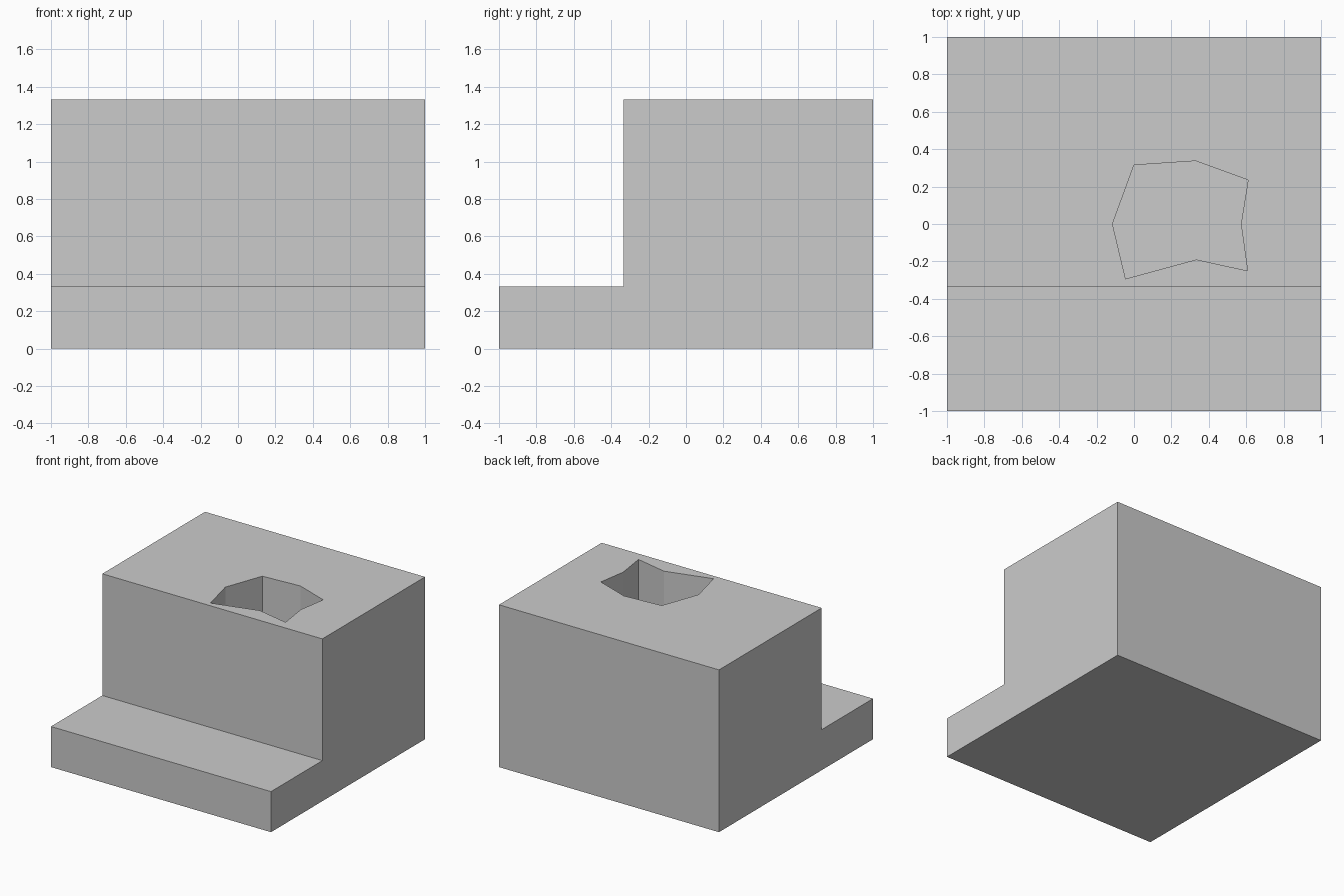
import bpy, bmesh
from mathutils import Vector

if "Cube" in bpy.data.objects:
    bpy.data.objects.remove(bpy.data.objects["Cube"])


def prism(name, points, offset):
    """Extrude a closed 3D outline along an offset into a solid."""
    bm = bmesh.new()
    face = bm.faces.new([bm.verts.new(p) for p in points])
    out = bmesh.ops.extrude_face_region(bm, geom=[face])["geom"]
    moved = [v for v in out if isinstance(v, bmesh.types.BMVert)]
    bmesh.ops.translate(bm, verts=moved, vec=Vector(offset))
    bmesh.ops.recalc_face_normals(bm, faces=bm.faces[:])
    mesh = bpy.data.meshes.new(name)
    bm.to_mesh(mesh)
    bm.free()
    obj = bpy.data.objects.new(name, mesh)
    bpy.context.collection.objects.link(obj)
    return obj


STEP, TOP = 1 / 3, 4 / 3

# Stepped block: side profile (y, z) extruded across the width
profile = [(-1, 0), (1, 0), (1, TOP), (-STEP, TOP), (-STEP, STEP), (-1, STEP)]
block = prism("stepped_block", [(-1, y, z) for y, z in profile], (2, 0, 0))

# Irregular eight-sided pit, sunk to the level of the step
rim = [(0, .315), (.33, .337), (.61, .235), (.572, 0),
       (.607, -.25), (.333, -.19), (-.045, -.293), (-.115, 0)]
cutter = prism("pit_cutter", [(x, y, STEP) for x, y in rim], (0, 0, 1.2))
cutter.hide_render = True
cutter.hide_set(True)

pit = block.modifiers.new("pit", "BOOLEAN")
pit.operation = "DIFFERENCE"
pit.solver = "EXACT"
pit.object = cutter
